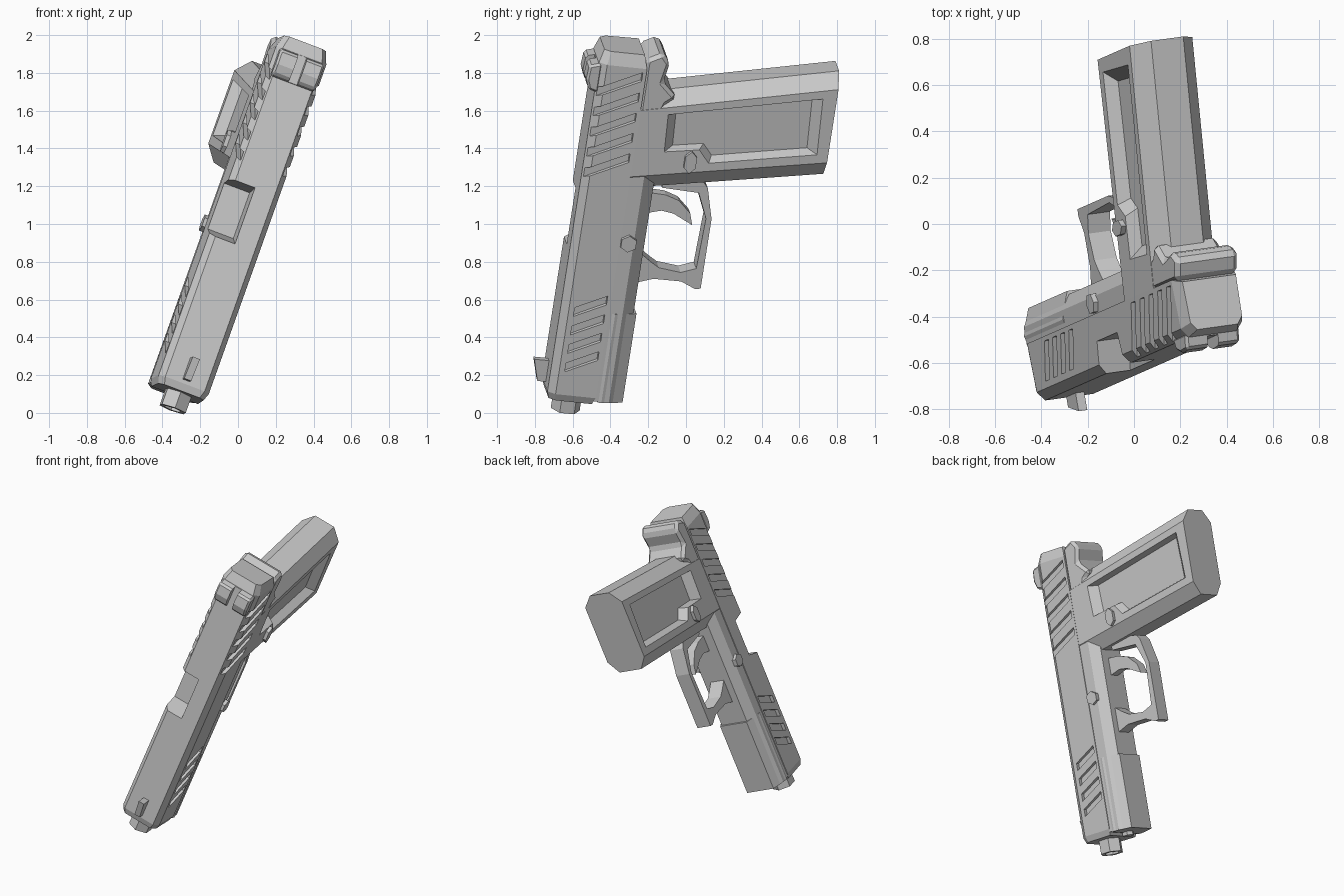
import bpy, bmesh, math
from mathutils import Matrix, Vector

cube = bpy.data.objects.get("Cube")
if cube:
    bpy.data.objects.remove(cube, do_unlink=True)

# Tilted working frame: X runs to the rear, Y down the grip, Z sideways
back = Vector((0.3326, 0.1463, 0.9316)).normalized()
down = Vector((-0.171, 0.981, -0.093))
down = (down - back * down.dot(back)).normalized()
side = back.cross(down)
FRAME = Matrix((back, down, side)).transposed().to_4x4()
FRAME.translation = side * 0.41

grey = bpy.data.materials.new("plain_grey")
grey.use_nodes = True
colour = (0.6, 0.6, 0.6, 1)
grey.diffuse_color = colour
grey.node_tree.nodes["Principled BSDF"].inputs["Base Color"].default_value = colour


def loft(name, rings):
    """Skin a list of equal point rings and cap both ends."""
    bm = bmesh.new()
    loops = [[bm.verts.new(p) for p in ring] for ring in rings]
    n = len(loops[0])
    for a, b in zip(loops, loops[1:]):
        for i in range(n):
            j = (i + 1) % n
            bm.faces.new((a[i], a[j], b[j], b[i]))
    bm.faces.new(loops[0][::-1])
    bm.faces.new(loops[-1])
    bmesh.ops.recalc_face_normals(bm, faces=bm.faces)
    mesh = bpy.data.meshes.new(name)
    bm.to_mesh(mesh)
    bm.free()
    ob = bpy.data.objects.new(name, mesh)
    bpy.context.collection.objects.link(ob)
    mesh.materials.append(grey)
    ob.matrix_world = FRAME
    return ob


def plate(name, outline, z0, z1):
    return loft(name, [[(x, y, z) for x, y in outline] for z in (z0, z1)])


def mirrored(half):
    """Close a (height, width) half profile across the middle plane."""
    return half + [(y, -z) for y, z in reversed(half)]


def apply(ob, mod):
    bpy.context.view_layer.objects.active = ob
    bpy.ops.object.modifier_apply(modifier=mod.name)


def cut(ob, cutter):
    mod = ob.modifiers.new("cut", "BOOLEAN")
    mod.operation, mod.solver, mod.object = "DIFFERENCE", "EXACT", cutter
    apply(ob, mod)
    bpy.data.objects.remove(cutter, do_unlink=True)


def bevel(ob, width):
    mod = ob.modifiers.new("bevel", "BEVEL")
    mod.width, mod.segments, mod.limit_method = width, 1, "ANGLE"
    apply(ob, mod)


def hexagon(rx, ry, cx, cy):
    return [(cx + rx * math.cos(math.pi * k / 3), cy + ry * math.sin(math.pi * k / 3))
            for k in range(6)]


# Slide with chamfered top and tapered ends
profile = mirrored([(-0.70, 0.112), (-0.66, 0.143), (-0.445, 0.148)])
slide = loft("slide", [[(x, -0.57 + (y + 0.57) * f, z * f) for y, z in profile]
                       for x, f in ((-0.10, 0.9), (-0.06, 1), (1.81, 1), (1.88, 0.84))])

# Slanted grip serrations, front and rear, both sides
groups = ((4, 0.07, 0.105, -0.63, 0.05), (5, 1.15, 0.115, -0.72, 0.05))
for count, start, step, top, width in groups:
    rise = (-0.465 - top) * 0.5
    for i in range(count):
        x = start + i * step
        outline = [(x, top), (x + rise, -0.465),
                   (x + rise + width, -0.465), (x + width, top)]
        for s in (-1, 1):
            cut(slide, plate("cutter", outline, s * 0.12, s * 0.25))

# Ejection port with sloping ends
cut(slide, plate("cutter", [(0.72, -0.75), (1.06, -0.75), (1.04, -0.56), (0.78, -0.56)],
                 0.0, 0.3))

# Sights
plate("front_sight", [(-0.04, -0.68), (-0.04, -0.745), (0.08, -0.78), (0.08, -0.68)],
      -0.02, 0.02)
rear_sight = plate("rear_sight", [(1.64, -0.68), (1.655, -0.735), (1.71, -0.755),
                                  (1.79, -0.75), (1.81, -0.68)], -0.125, 0.125)
bevel(rear_sight, 0.012)
cut(rear_sight, plate("cutter", [(1.5, -0.9), (1.9, -0.9), (1.9, -0.705), (1.5, -0.705)],
                      -0.025, 0.025))

# Hollow barrel and guide rod
loft("barrel", [[(x, y, z) for y, z in hexagon(r, r, -0.57, 0)]
                for x, r in ((0, 0.078), (-0.19, 0.078), (-0.19, 0.05), (-0.11, 0.05))])
loft("guide_rod", [[(x, y, z) for y, z in hexagon(0.04, 0.04, -0.41, 0)]
                   for x in (0, -0.11)])

# Frame under the slide
profile = mirrored([(-0.45, 0.143), (-0.37, 0.143), (-0.305, 0.10)])
loft("frame", [[(x, y, z) for y, z in profile] for x in (-0.08, 1.3)])
profile = mirrored([(-0.43, 0.142), (-0.41, 0.147), (-0.365, 0.135), (-0.29, 0.105)])
loft("front_rail", [[(x, y, z) for y, z in profile] for x in (-0.085, 0.42)])
tail = plate("frame_tail", [(1.5, -0.455), (1.86, -0.455), (1.905, -0.37), (1.85, -0.325),
                            (1.74, -0.345), (1.66, -0.26), (1.62, -0.31), (1.5, -0.35)],
             -0.145, 0.145)
bevel(tail, 0.02)


# Raked grip with faceted cross-section
def grip_ring(y):
    b = 1.70 + 0.215 * (y + 0.23)
    f = 1.15 + 0.177 * (y + 0.23)
    half = [(b, 0.075), (b - 0.08, 0.146), (f + 0.085, 0.146), (f, 0.085)]
    return [(x, y, z) for x, z in mirrored(half)]


grip = loft("grip", [grip_ring(y) for y in (-0.45, 0.59)])

# Recessed side panels with sloping walls
panel = [(1.565, -0.295), (1.735, 0.515), (1.42, 0.53), (1.315, -0.04), (1.385, -0.10),
         (1.355, -0.285)]
cx, cy = 1.54, 0.12
for s in (-1, 1):
    cut(grip, loft("cutter", [[(cx + (x - cx) * f, cy + (y - cy) * f, s * z)
                               for x, y in panel]
                              for z, f in ((0.09, 0.88), (0.146, 1), (0.2, 1.0))]))

# Magazine buttons and frame pins
for s, name in ((1, "right"), (-1, "left")):
    plate(name + "_magazine_button", hexagon(0.062, 0.036, 1.315, -0.14), s * 0.09, s * 0.168)
    plate(name + "_pin", hexagon(0.046, 0.046, 0.825, -0.40), s * 0.1, s * 0.165)

# Trigger guard loop, as outer path out and inner path back
guard = [(1.20, -0.25), (1.17, -0.03), (1.14, -0.005), (0.97, 0.04), (0.575, 0.04),
         (0.57, 0.01), (0.605, -0.07), (0.605, -0.22), (0.57, -0.32), (0.75, -0.32),
         (0.70, -0.25), (0.67, -0.20), (0.655, -0.08), (0.685, 0.0), (0.97, 0.01),
         (1.11, -0.05), (1.12, -0.25)]
plate("trigger_guard", guard, -0.052, 0.052)

# Curved trigger
plate("trigger", [(1.08, -0.32), (1.075, -0.22), (1.05, -0.145), (0.985, -0.075),
                  (0.92, -0.055), (0.94, -0.095), (0.975, -0.165), (0.985, -0.23),
                  (0.96, -0.32)], -0.035, 0.035)
